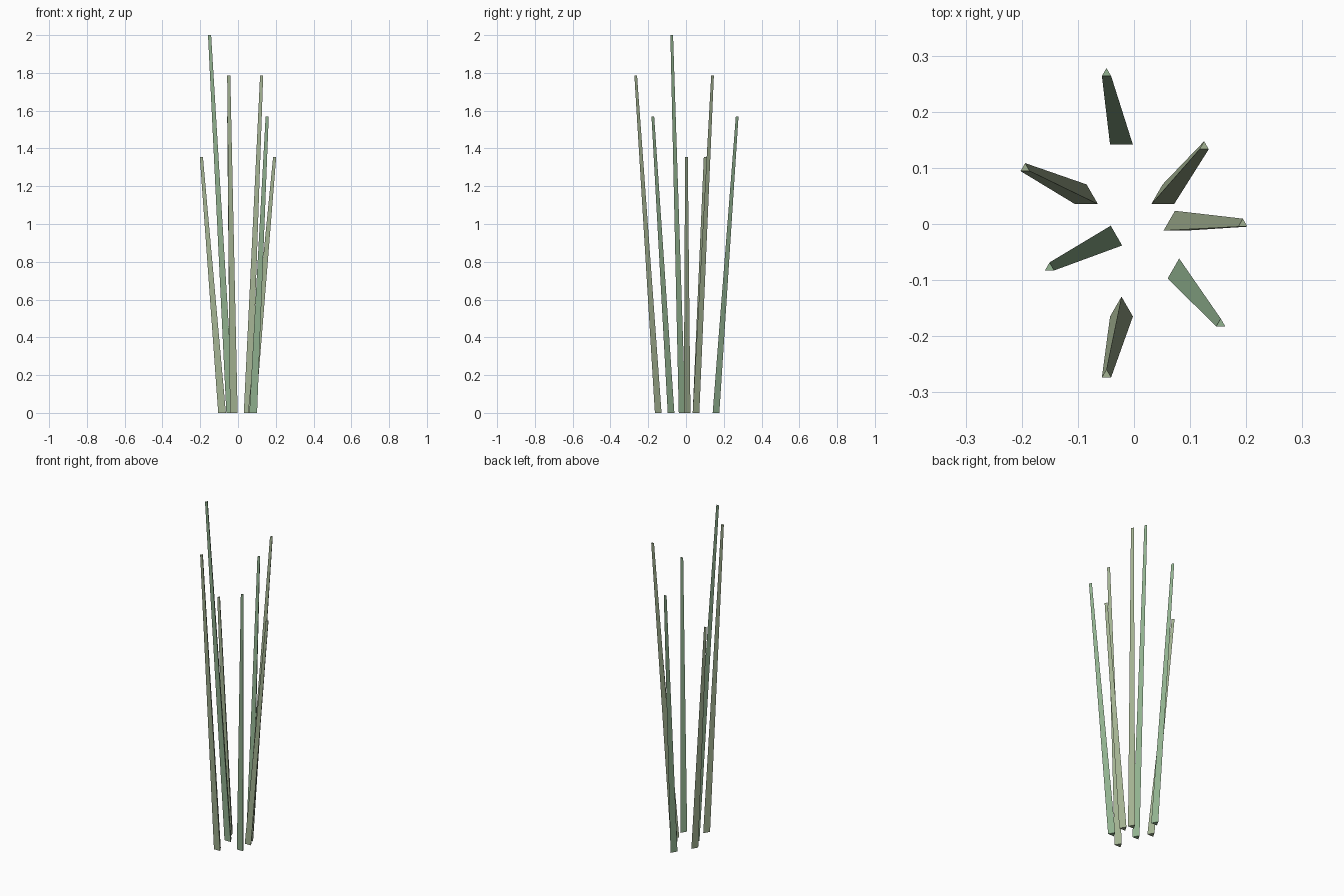
import bpy, bmesh
from mathutils import Vector

if "Cube" in bpy.data.objects:
    bpy.data.objects.remove(bpy.data.objects["Cube"])


def material(name, rgb):
    m = bpy.data.materials.new(name)
    m.diffuse_color = (*rgb, 1)
    m.use_nodes = True
    m.node_tree.nodes["Principled BSDF"].inputs["Base Color"].default_value = m.diffuse_color
    return m


GREEN = material("green", (0.29, 0.45, 0.28))
OLIVE = material("olive", (0.37, 0.45, 0.29))
BASE_R, TIP_R = 0.0235, 0.0095


def stalk(i, base, tip, height, mat):
    """Leaning, tapered three-sided stalk with level ends."""
    bm = bmesh.new()
    bmesh.ops.create_cone(bm, cap_ends=True, segments=3,
                          radius1=BASE_R, radius2=TIP_R, depth=height)
    for v in bm.verts:
        end = tip if v.co.z > 0 else base
        v.co += Vector((end[0], end[1], height / 2))
    me = bpy.data.meshes.new(f"stalk_{i}")
    bm.to_mesh(me)
    bm.free()
    me.materials.append(mat)
    bpy.context.collection.objects.link(bpy.data.objects.new(f"stalk_{i}", me))


# Base centre, tip centre, height, colour
stalks = [
    ((-0.0223, 0.153), (-0.049, 0.2685), 1.57, GREEN),
    ((0.051, 0.047), (0.125, 0.138), 1.785, OLIVE),
    ((0.073, 0.0), (0.194, 0.0), 1.355, OLIVE),
    ((0.0805, -0.085), (0.1545, -0.178), 1.57, GREEN),
    ((-0.0223, -0.153), (-0.049, -0.2685), 1.785, OLIVE),
    ((-0.0415, -0.0265), (-0.1505, -0.078), 2.0, GREEN),
    ((-0.0845, 0.047), (-0.194, 0.099), 1.355, OLIVE),
]
for i, s in enumerate(stalks, 1):
    stalk(i, *s)
